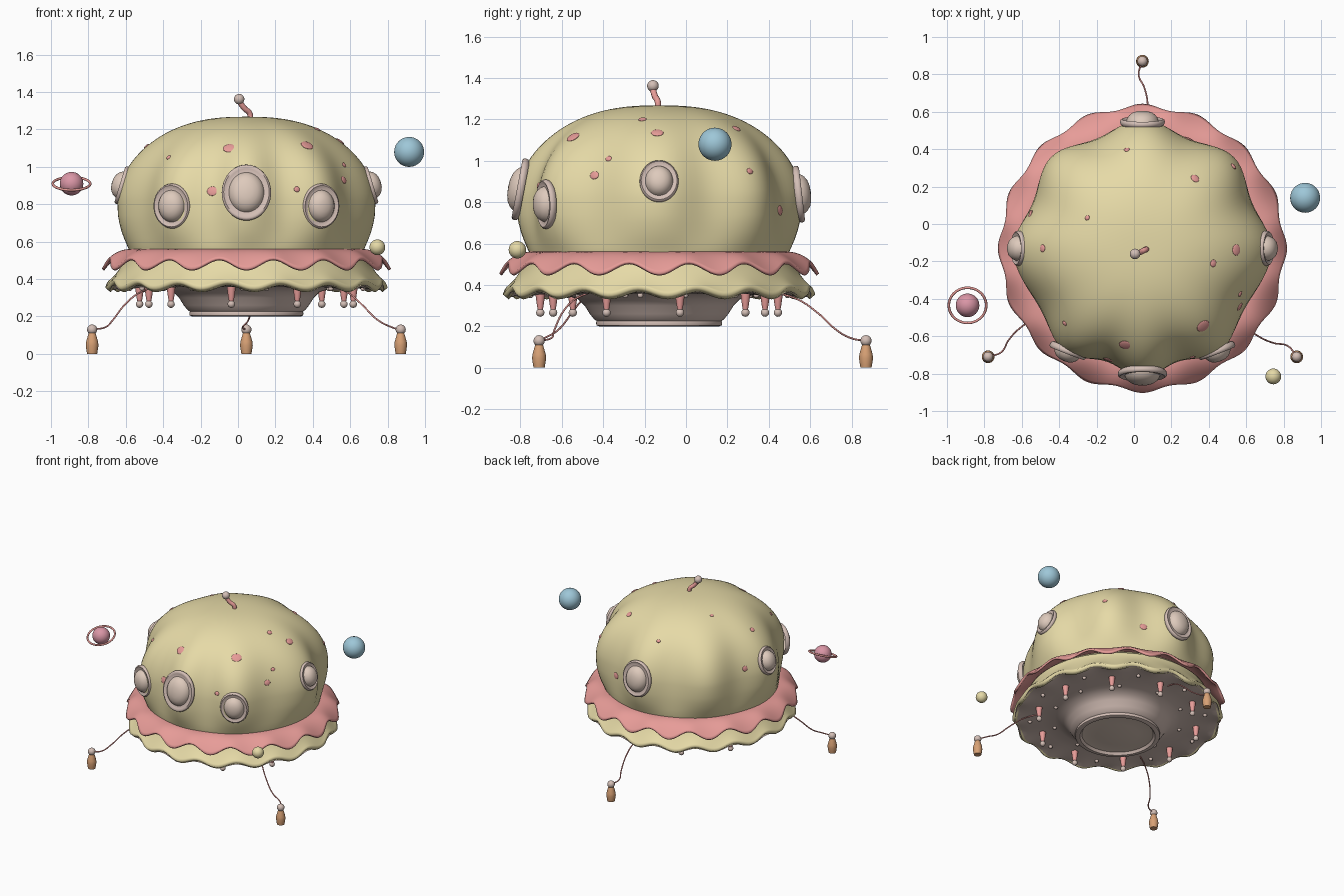
import bpy, bmesh, math
from mathutils import Matrix, Vector

if "Cube" in bpy.data.objects:
    bpy.data.objects.remove(bpy.data.objects["Cube"], do_unlink=True)

CENTRE = Vector((0.045, -0.13, 0))
TAU = 2 * math.pi


def material(name, *srgb):
    m = bpy.data.materials.new(name)
    m.use_nodes = True
    col = [((c / 255 + 0.055) / 1.055) ** 2.4 for c in srgb] + [1]
    m.diffuse_color = col
    m.node_tree.nodes["Principled BSDF"].inputs["Base Color"].default_value = col
    return m


cream = material("cream", 230, 218, 167)
pink = material("coral pink", 234, 158, 154)
rim = material("warm grey", 212, 191, 182)
glass = material("pale beige", 222, 202, 188)
blue = material("sky blue", 158, 199, 216)
rose = material("rose", 218, 150, 166)
amber = material("amber", 216, 161, 117)


def loft(name, rows, point, mats, segs=32, loc=CENTRE, split=None):
    """Rings of faces, facing outwards when rows run upwards."""
    bm = bmesh.new()
    rings = [[bm.verts.new(point(r, TAU * i / segs)) for i in range(segs)] for r in rows]
    for k, (a, b) in enumerate(zip(rings, rings[1:])):
        for i in range(segs):
            j = (i + 1) % segs
            f = bm.faces.new((a[i], a[j], b[j], b[i]))
            f.material_index = int(split is not None and k >= split)
    bmesh.ops.remove_doubles(bm, verts=bm.verts, dist=1e-5)
    me = bpy.data.meshes.new(name)
    bm.to_mesh(me)
    bm.free()
    for p in me.polygons:
        p.use_smooth = True
    me.set_sharp_from_angle(angle=math.radians(50))
    for m in mats:
        me.materials.append(m)
    ob = bpy.data.objects.new(name, me)
    ob.location = loc
    bpy.context.collection.objects.link(ob)
    return ob


def turn(row, a):
    return (row[0] * math.cos(a), row[0] * math.sin(a), row[1])


def ball(name, loc, r, mat, n=16):
    rows = [(r * math.sin(math.pi * k / n), -r * math.cos(math.pi * k / n)) for k in range(n + 1)]
    return loft(name, rows, turn, [mat], 2 * n, loc)


def tube(name, pts, r, mat):
    cu = bpy.data.curves.new(name, "CURVE")
    cu.dimensions = "3D"
    cu.bevel_depth, cu.bevel_resolution, cu.use_fill_caps = r, 3, True
    sp = cu.splines.new("BEZIER")
    sp.bezier_points.add(len(pts) - 1)
    for bp, p in zip(sp.bezier_points, pts):
        bp.co = p
        bp.handle_left_type = bp.handle_right_type = "AUTO"
    cu.materials.append(mat)
    ob = bpy.data.objects.new(name, cu)
    bpy.context.collection.objects.link(ob)


# Lobed dome
def dome_point(z, a):
    t = (z - 0.78) / 0.488
    if t > 0:
        r = 0.662 * max(0, 1 - t * t) ** 0.4
    else:
        r = 0.662 - 0.17 * t * t
    h = min(1, max(0, (z - 0.56) / 0.708))
    shift = 2.3 * math.cos(a) * max(0, -math.sin(a))
    r += 0.031 * math.sin(math.pi * h ** 0.85) * min(1, r / 0.6) * math.cos(8 * a + shift)
    return Vector((r * math.cos(a), r * math.sin(a), z))


def dome_frame(z, a, out=0.0):
    """Matrix sitting on the dome: z outwards, y up the slope."""
    p = dome_point(z, a)
    up = (dome_point(z + 0.02, a) - dome_point(z - 0.02, a)).normalized()
    side = Vector((-math.sin(a), math.cos(a), 0))
    n = side.cross(up).normalized()
    m = Matrix((side, up, n)).transposed().to_4x4()
    m.translation = p + CENTRE + n * out
    return m


heights = [0.5 + 0.04 * k for k in range(7)]
heights += [0.78 + 0.488 * (1 - (1 - k / 30) ** 2.5) for k in range(1, 31)]
loft("dome", heights, dome_point, [cream], 128)


# Wavy frills
def pink_frill(s, a):
    w = math.cos(16 * a + math.pi)
    r = 0.615 + 0.14 * s - 0.012 * s * s * w
    return turn((r, 0.553 - 0.075 * s ** 2.2 + 0.028 * s * s * w), a)


def cream_frill(s, a):
    w = math.cos(16 * a + 2.2)
    r = 0.63 + 0.106 * s ** 1.5 - 0.006 * s * w
    return turn((r, 0.52 - 0.16 * s + 0.018 * s * s * w), a)


steps = [1 - k / 12 for k in range(13)]
for name, fn, mat, thick in (("upper_frill", pink_frill, pink, 0.016),
                             ("lower_frill", cream_frill, cream, 0.036)):
    frill = loft(name, steps, fn, [mat], 224)
    mod = frill.modifiers.new("thickness", "SOLIDIFY")
    mod.thickness, mod.offset = thick, 0


# Underside with neck, flange and lens
def belly(row, a):
    r, z = row
    edge = max(0, (r - 0.6) / 0.14) ** 2
    return turn((r, z + 0.018 * edge * math.cos(16 * a + 2.2)), a)


loft("underside", [(0.255, 0.22), (0.27, 0.2), (0.29, 0.2), (0.303, 0.205), (0.305, 0.218),
                   (0.302, 0.226), (0.315, 0.235), (0.335, 0.26), (0.36, 0.30), (0.39, 0.33),
                   (0.45, 0.35), (0.55, 0.358), (0.65, 0.356), (0.70, 0.354), (0.735, 0.352)],
     belly, [rim], 144)
loft("bottom_lens", [(0.26, 0.218), (0.22, 0.222), (0.15, 0.215), (0.08, 0.21), (0, 0.208)],
     turn, [glass], 48)

# Portholes
porthole = [(0.9, -0.02), (0.97, -0.012), (1.0, 0), (0.98, 0.011), (0.92, 0.016), (0.84, 0.012),
            (0.76, 0.01), (0.71, 0.01), (0.68, 0.02), (0.6, 0.035), (0.45, 0.049),
            (0.25, 0.057), (0, 0.06)]
for name, deg, z, w, h, yaw in (("front", -90, 0.865, 0.132, 0.152, 0),
                                ("front_right", -126, 0.79, 0.104, 0.12, 15),
                                ("front_left", -54, 0.79, 0.104, 0.12, -15),
                                ("left", 0, 0.905, 0.094, 0.105, 0),
                                ("right", 180, 0.905, 0.094, 0.105, 0),
                                ("back", 90, 0.84, 0.12, 0.138, 0)):
    ob = loft(name + "_porthole", porthole,
              lambda row, a: (row[0] * w * math.cos(a), row[0] * h * math.sin(a), row[1]),
              [rim, glass], 48, split=7)
    ob.matrix_world = (dome_frame(z, math.radians(deg), -0.014)
                       @ Matrix.Rotation(math.radians(yaw), 4, "Y"))

# Raised spots: azimuth, height, size
for deg, z, s in ((-100, 1.1, 0.035), (-52, 1.115, 0.037), (-107, 0.87, 0.03), (-65, 0.88, 0.018),
                  (-136, 1.05, 0.015), (-31, 0.93, 0.024), (-25, 1.01, 0.016), (53, 1.155, 0.024),
                  (99, 1.1, 0.015), (151, 1.22, 0.014), (180, 1.11, 0.02), (-1, 1.135, 0.03),
                  (-12, 1.2, 0.02), (42, 0.95, 0.018), (67, 0.76, 0.028), (163, 0.89, 0.024)):
    ob = ball("spot", CENTRE, 1, pink, 10)
    ob.matrix_world = dome_frame(z, math.radians(deg)) @ Matrix.Diagonal((s, s * 0.85, 0.007, 1))

# Hanging lamps and small lights underneath
for k in range(10):
    a = math.radians(10 + 36 * k)
    at = CENTRE + Vector(turn((0.58, 0), a))
    loft("lamp_stem", [(0, 0.27), (0.011, 0.275), (0.016, 0.3), (0.021, 0.335), (0.024, 0.365)],
         turn, [pink], 16, at)
    ball("lamp_bulb", at + Vector((0, 0, 0.266)), 0.02, rim, 10)
    for r, off in ((0.47, 0.1), (0.63, 0.31)):
        ball("small_light", CENTRE + Vector(turn((r, 0.35), a + off)), 0.014, rim, 8)

# Wire legs with bead and weighted foot
foot = [(0, 0), (0.027, 0), (0.029, 0.012), (0.034, 0.045), (0.032, 0.065),
        (0.022, 0.1), (0.018, 0.113), (0, 0.115)]
for name, x, y in (("back", 0.045, 0.87), ("right", -0.78, -0.71), ("left", 0.87, -0.71)):
    tip = Vector((x, y, 0))
    d = tip - CENTRE
    side = Vector((d.y, -d.x, 0)).normalized()
    path = [(0.56, 0.01, 0.365), (0.68, 0.025, 0.325), (0.77, 0.028, 0.262),
            (0.86, 0.01, 0.18), (0.93, -0.02, 0.142), (1, 0, 0.13)]
    tube(name + "_leg_wire", [CENTRE + d * r + side * s + Vector((0, 0, z)) for r, s, z in path],
         0.0045, pink)
    ball(name + "_leg_bead", tip + Vector((0, 0, 0.13)), 0.027, rim)
    loft(name + "_foot", foot, turn, [amber], 24, tip)

# Antenna
tube("antenna", [(0.066, -0.135, 1.25), (0.062, -0.137, 1.287), (0.035, -0.15, 1.312),
                 (0.01, -0.16, 1.345)], 0.015, pink)
ball("antenna_tip", (0.006, -0.16, 1.362), 0.028, rim)

# Floating planets
ball("blue_planet", (0.915, 0.14, 1.08), 0.08, blue, 20)
ball("cream_planet", (0.745, -0.815, 0.57), 0.042, cream)
ball("ringed_planet", (-0.89, -0.435, 0.91), 0.063, rose, 20)
ring = [(0.1 + 0.007 * math.cos(TAU * k / 10), 0.007 * math.sin(TAU * k / 10)) for k in range(11)]
ob = loft("planet_ring", ring, turn, [pink], 64, (-0.89, -0.435, 0.91))
ob.rotation_euler = (math.radians(20), 0, 0)
